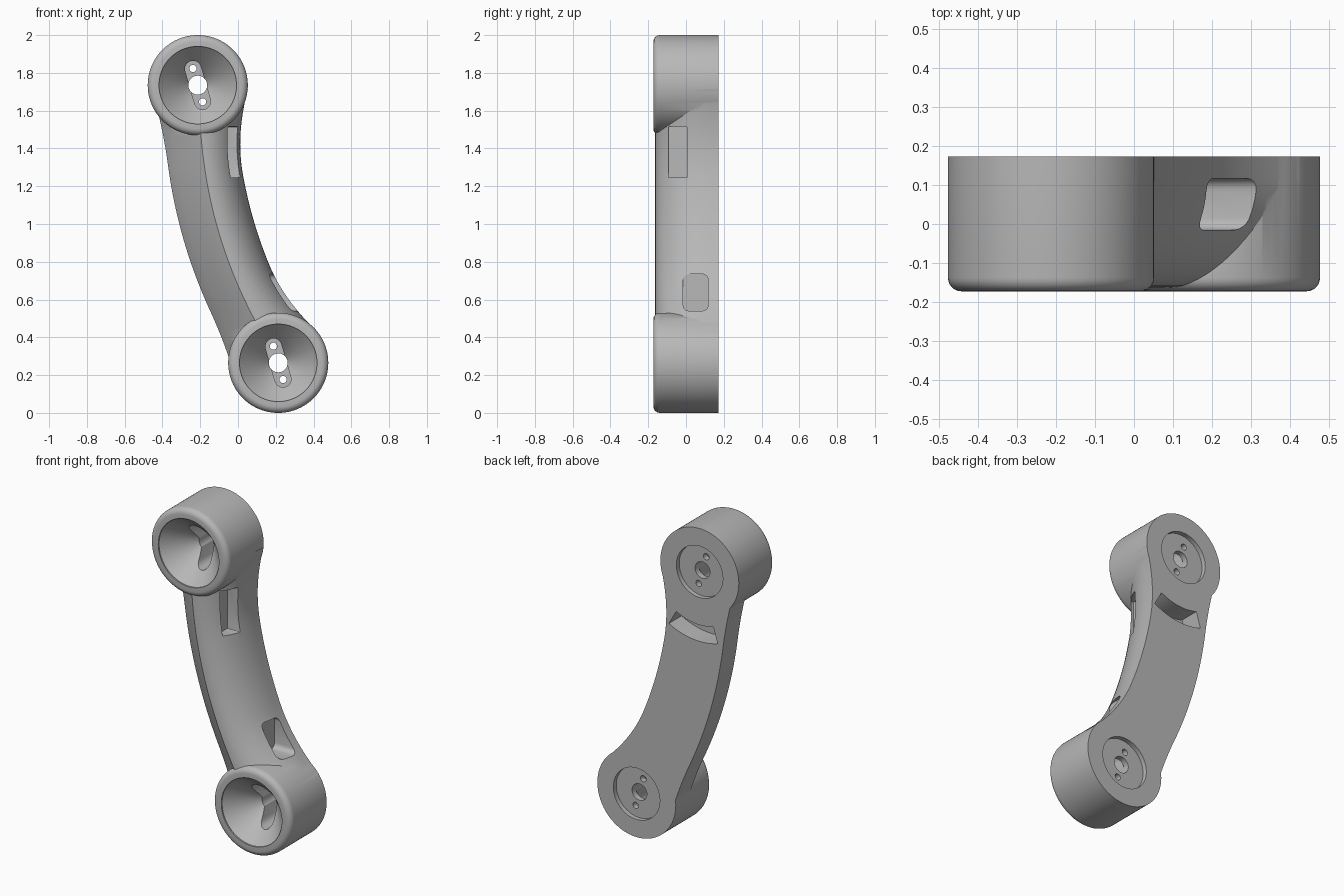
import bpy, bmesh, math
from mathutils import Vector

cube = bpy.data.objects.get("Cube")
if cube:
    bpy.data.objects.remove(cube, do_unlink=True)

BACK, FRONT = 0.173, -0.173
HUB_R = 0.265
AXIS = Vector((0.278, -0.96))          # along the arm, in x and z
HUBS = {"upper": Vector((-0.213, 1.735)), "lower": Vector((0.213, 0.265))}

TONE = (0.48, 0.48, 0.48, 1)
grey = bpy.data.materials.new("plain grey")
grey.use_nodes = True
grey.diffuse_color = TONE
grey.node_tree.nodes["Principled BSDF"].inputs["Base Color"].default_value = TONE


def add_object(name, bm):
    bmesh.ops.recalc_face_normals(bm, faces=bm.faces[:])
    mesh = bpy.data.meshes.new(name)
    bm.to_mesh(mesh)
    bm.free()
    mesh.materials.append(grey)
    obj = bpy.data.objects.new(name, mesh)
    bpy.context.scene.collection.objects.link(obj)
    return obj


def loft(name, rings):
    """Closed solid through rings of equal point count."""
    bm = bmesh.new()
    loops = [[bm.verts.new(p) for p in ring] for ring in rings]
    n = len(loops[0])
    for a, b in zip(loops, loops[1:]):
        for i in range(n):
            j = (i + 1) % n
            bm.faces.new((a[i], a[j], b[j], b[i]))
    bm.faces.new(loops[0])
    bm.faces.new(loops[-1])
    return add_object(name, bm)


def lathe(name, centre, profile, steps=96):
    """Solid of revolution about y, profile given as (radius, y)."""
    angles = [2 * math.pi * i / steps for i in range(steps)]
    return loft(name, [[(centre.x + r * math.cos(a), y, centre.y + r * math.sin(a))
                        for a in angles] for r, y in profile])


def prism(name, outline, y0, y1):
    """Outline in x and z, extended along y."""
    return loft(name, [[(x, y, z) for x, z in outline] for y in (y0, y1)])


def boolean(target, tool, operation):
    mod = target.modifiers.new(operation, 'BOOLEAN')
    mod.operation, mod.solver, mod.object = operation, 'EXACT', tool
    graph = bpy.context.evaluated_depsgraph_get()
    mesh = bpy.data.meshes.new_from_object(target.evaluated_get(graph))
    target.modifiers.clear()
    target.data = mesh
    bpy.data.objects.remove(tool, do_unlink=True)


def arm_ring(s):
    """Cross-section of the bowed arm at distance s from its middle."""
    far = abs(s)
    left = 0.30 - s * s / 5.3 + 0.03 * (max(0, far - 0.4) / 0.28) ** 2
    right = -0.085 - s * s / 4.6 - 0.06 * (max(0, far - 0.25) / 0.4) ** 2
    crown = 0.11 - s * s / 4.9
    front, shoulder = -0.163, 0.12
    # Left wall and two facets up to the crown, then a rounded right side
    section = [(left, BACK), (left, 0.03), (left - 0.05, -0.05)]
    for i in range(17):
        a = math.pi / 2 * i / 16
        section.append((crown + (right - crown) * math.sin(a),
                        shoulder + (front - shoulder) * math.cos(a)))
    section.append((right, BACK))
    return [(AXIS.x * s + AXIS.y * t, y, 1 + AXIS.y * s - AXIS.x * t) for t, y in section]


# Bowed arm
body = loft("bowed_arm", [arm_ring(-0.67 + 1.34 * i / 40) for i in range(41)])

# Round hubs with a rolled front rim
fillet = 0.035
rim = [(HUB_R - fillet + fillet * math.cos(a), FRONT + fillet - fillet * math.sin(a))
       for a in (math.pi / 2 * i / 6 for i in range(7))]
for label, centre in HUBS.items():
    hub = lathe(label + "_hub", centre, [(HUB_R, BACK)] + rim)
    boolean(body, hub, 'UNION')

# Conical cup, axle hole and back recess, then slot and pin holes
for label, centre in HUBS.items():
    bore = lathe(label + "_bore", centre, [
        (0.205, -0.3), (0.205, -0.165), (0.05, 0.0), (0.05, 0.145),
        (0.157, 0.145), (0.157, 0.3)])
    boolean(body, bore, 'DIFFERENCE')
    side = Vector((-AXIS.y, AXIS.x))
    outline = []
    for end in (1, -1):
        for i in range(13):
            a = math.pi * (i / 12 - 0.5)
            outline.append(centre + end * (AXIS * (0.09 + 0.043 * math.cos(a))
                                           + side * 0.043 * math.sin(a)))
    boolean(body, prism(label + "_slot", outline, -0.3, 0.11), 'DIFFERENCE')
    for end in (1, -1):
        pin = lathe(label + "_pin_hole", centre + AXIS * 0.092 * end,
                    [(0.019, 0.0), (0.019, 0.3)], 24)
        boolean(body, pin, 'DIFFERENCE')

# Curved cable slot in the back
centre = HUBS["upper"]
arc = []
for radius, way in ((0.325, 1), (0.425, -1)):
    for i in range(17):
        a = -math.pi / 2 + 0.11 + way * 0.40 * (i / 8 - 1)
        arc.append((centre.x + radius * math.cos(a), centre.y + radius * math.sin(a)))
boolean(body, prism("cable_slot", arc, 0.05, 0.3), 'DIFFERENCE')


# Side windows, outlined in y and z and cut along x
def window(name, x0, x1, y0, y1, z0, z1, corner):
    outline = []
    corners = [(y1, z1, -1, -1), (y0, z1, 1, -1), (y0, z0, 1, 1), (y1, z0, -1, 1)]
    for k, (y, z, dy, dz) in enumerate(corners):
        for i in range(5):
            a = math.pi / 2 * (k + i / 4)
            outline.append((y + corner * (dy + math.cos(a)), z + corner * (dz + math.sin(a))))
    cutter = loft(name, [[(x, y, z) for y, z in outline] for x in (x0, x1)])
    boolean(body, cutter, 'DIFFERENCE')


window("upper_window", -0.075, 0.2, -0.093, 0.005, 1.245, 1.515, 0.004)
window("lower_window", 0.165, 0.5, -0.015, 0.117, 0.54, 0.735, 0.03)

# Smooth shading with crisp edges
body.name = "link_arm"
bpy.ops.object.select_all(action='DESELECT')
body.select_set(True)
bpy.context.view_layer.objects.active = body
bpy.ops.object.shade_smooth_by_angle(angle=math.radians(25))
